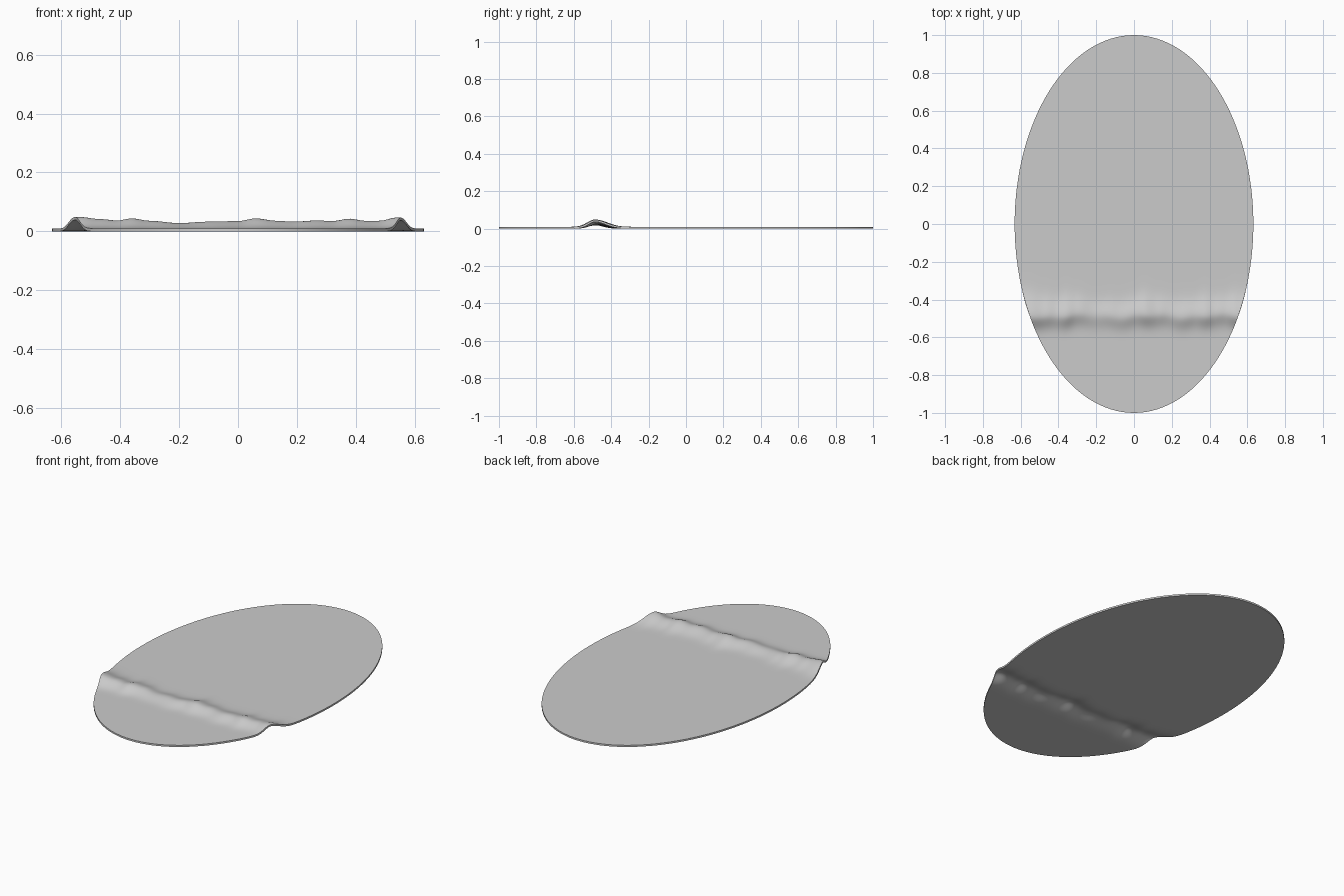
import bpy, bmesh, math

if "Cube" in bpy.data.objects:
    bpy.data.objects.remove(bpy.data.objects["Cube"])

THICK = 0.01
HALF_WIDTH = 0.632

# fold crest height across the width (x, top z)
CREST = [(-0.6, 0.046), (-0.54, 0.049), (-0.47, 0.042), (-0.41, 0.037), (-0.36, 0.044),
         (-0.3, 0.036), (-0.2, 0.028), (-0.1, 0.033), (0.0, 0.035), (0.06, 0.044),
         (0.13, 0.036), (0.19, 0.033), (0.27, 0.037), (0.32, 0.035), (0.38, 0.043),
         (0.43, 0.036), (0.48, 0.036), (0.54, 0.047), (0.6, 0.046)]


def crest(x):
    x = max(-0.599, min(0.599, x))
    for (x0, z0), (x1, z1) in zip(CREST, CREST[1:]):
        if x <= x1:
            t = (x - x0) / (x1 - x0)
            t = t * t * (3 - 2 * t)
            return z0 + (z1 - z0) * t


def height(x, y):
    top = crest(x)
    mid = -0.482 + 0.006 * math.sin(17 * x) + 0.004 * math.sin(41 * x + 1)
    d = y - mid
    # steep front slope, longer back slope that stretches at the creases
    sigma = 0.04 if d < 0 else 0.042 + 1.0 * max(0, top - 0.03)
    return THICK + (top - THICK) * math.exp(-0.5 * (d / sigma) ** 2)


# rug sheet: rows across the oval, closely spaced around the fold
rows = [-math.cos(math.pi * i / 64) for i in range(1, 64)]
rows = [y for y in rows if not -0.66 < y < -0.24]
rows = sorted(rows + [-0.66 + 0.01 * i for i in range(43)])
COLS = 96

bm = bmesh.new()
grid = []
for y in rows:
    w = HALF_WIDTH * math.sqrt(1 - y * y)
    line = []
    for j in range(COLS + 1):
        x = w * (2 * j / COLS - 1)
        line.append(bm.verts.new((x, y, height(x, y))))
    grid.append(line)
for a, b in zip(grid, grid[1:]):
    for j in range(COLS):
        bm.faces.new((a[j], a[j + 1], b[j + 1], b[j]))
front = bm.verts.new((0, -1, THICK))
back = bm.verts.new((0, 1, THICK))
for j in range(COLS):
    bm.faces.new((front, grid[0][j + 1], grid[0][j]))
    bm.faces.new((back, grid[-1][j], grid[-1][j + 1]))

mesh = bpy.data.meshes.new("oval_rug")
bm.to_mesh(mesh)
bm.free()
rug = bpy.data.objects.new("oval_rug", mesh)
bpy.context.collection.objects.link(rug)

# cloth thickness, hollow under the fold
solid = rug.modifiers.new("thickness", 'SOLIDIFY')
solid.thickness = THICK
solid.offset = -1

bpy.context.view_layer.objects.active = rug
rug.select_set(True)
bpy.ops.object.modifier_apply(modifier=solid.name)
bpy.ops.object.shade_smooth_by_angle(angle=math.radians(40))
